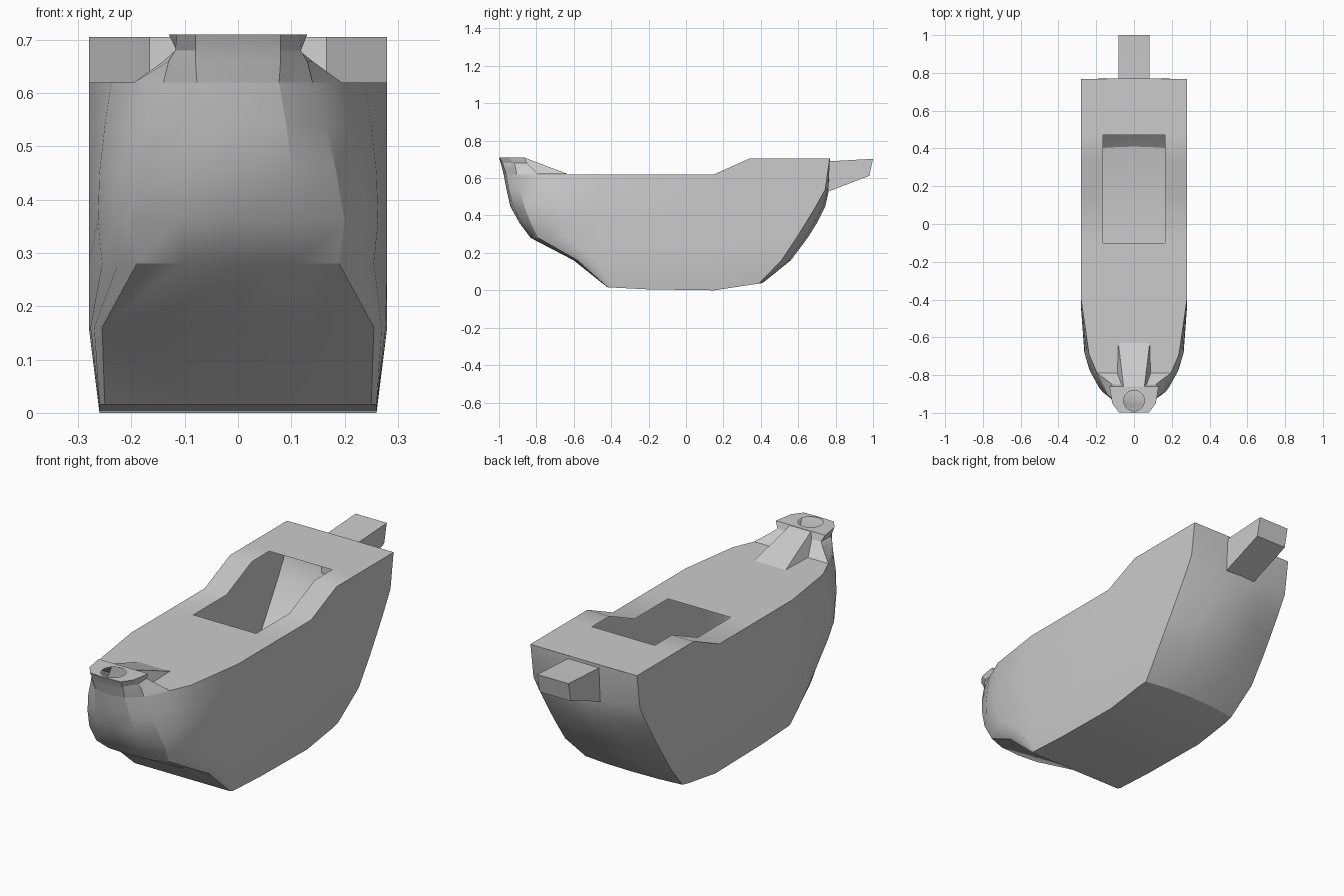
import bpy, bmesh, math
from mathutils import Vector

cube = bpy.data.objects.get("Cube")
if cube:
    bpy.data.objects.remove(cube)

grey = bpy.data.materials.new("light_grey")
grey.use_nodes = True
grey.diffuse_color = (0.6, 0.6, 0.6, 1)
grey.node_tree.nodes["Principled BSDF"].inputs["Base Color"].default_value = (0.6, 0.6, 0.6, 1)


def finish(name, bm, angle=28):
    bmesh.ops.remove_doubles(bm, verts=bm.verts, dist=0.0005)
    bmesh.ops.recalc_face_normals(bm, faces=bm.faces)
    mesh = bpy.data.meshes.new(name)
    bm.to_mesh(mesh)
    bm.free()
    mesh.materials.append(grey)
    obj = bpy.data.objects.new(name, mesh)
    bpy.context.collection.objects.link(obj)
    bpy.ops.object.select_all(action='DESELECT')
    obj.select_set(True)
    bpy.context.view_layer.objects.active = obj
    bpy.ops.object.shade_smooth_by_angle(angle=math.radians(angle))
    return obj


def mirrored(half):
    """Closed outline from a half outline that starts and ends on x = 0."""
    return half + [Vector((-p.x, p.y, p.z)) for p in reversed(half[1:-1])]


def face(bm, points):
    return bm.faces.new([bm.verts.new(p) for p in points])


def loft(bm, outlines):
    rings = [[bm.verts.new(p) for p in o] for o in outlines]
    for a, b in zip(rings, rings[1:]):
        for i in range(len(a)):
            j = (i + 1) % len(a)
            bm.faces.new((a[i], a[j], b[j], b[i]))
    return rings


# Hull levels: height, bow centre y, crease, cheek, shoulder, side start, stern corner, stern y
LEVELS = [
    (0.00, -0.42, (0.250, -0.42), (0.26, -0.41), (0.260, -0.40), -0.20, (0.255, 0.39), 0.41),
    (0.16, -0.60, (0.255, -0.58), (0.27, -0.54), (0.277, -0.48), -0.40, (0.278, 0.51), 0.56),
    (0.28, -0.83, (0.190, -0.79), (0.225, -0.74), (0.255, -0.64), -0.43, (0.280, 0.59), 0.65),
    (0.36, -0.89, (0.200, -0.83), (0.235, -0.775), (0.263, -0.68), -0.45, (0.280, 0.64), 0.70),
    (0.45, -0.94, (0.185, -0.865), (0.230, -0.785), (0.260, -0.69), -0.45, (0.280, 0.695), 0.745),
    (0.54, -0.96, (0.165, -0.89), (0.215, -0.79), (0.250, -0.69), -0.43, (0.280, 0.745), 0.765),
    (0.62, -0.975, (0.140, -0.905), (0.195, -0.79), (0.238, -0.69), -0.40, (0.280, 0.768), 0.77),
]
DECK, RAISED = 0.62, 0.705


def deck_z(y):
    return DECK + (RAISED - DECK) * min(max((y - 0.15) / 0.19, 0), 1)


def level_outline(z, bow, crease, cheek, shoulder, side, corner, stern):
    w = 0.28 if z > 0.1 else 0.26
    pts = [(0, bow), (crease[0] * 0.55, bow + (crease[1] - bow) * 0.2), crease, cheek,
           shoulder, (w, side), (w, 0.15), (w, 0.34), corner,
           (0.14, corner[1] + (stern - corner[1]) * 0.75), (0, stern)]
    out = []
    for x, y in pts:
        h = z
        if z == 0:
            h = max(0, -y - 0.1) * 0.05 + max(0, y - 0.15) * 0.15
        elif z == DECK:
            h = deck_z(y)
        out.append(Vector((x, y, h)))
    return mirrored(out)


# Hollow hull with an open-topped hatch in the stepped deck
bm = bmesh.new()
outlines = [level_outline(*level) for level in LEVELS]
rings = loft(bm, outlines)
n = len(rings[0])
bottom = rings[0]
for i in range(n // 2):
    quad = [bottom[i], bottom[i + 1], bottom[(n - i - 1) % n], bottom[(n - i) % n]]
    bm.faces.new(list(dict.fromkeys(quad)))

HATCH, W, FRONT = 0.165, 0.28, -0.10
rim = [p.copy() for p in outlines[-1][3:6]] + [Vector((W, FRONT, DECK)), Vector((HATCH, FRONT, DECK))]
face(bm, rim + [Vector((-p.x, p.y, p.z)) for p in reversed(rim)])
stops = [FRONT, 0.15, 0.34, 0.47]
for y0, y1 in zip(stops, stops[1:]):
    for s in (-1, 1):
        face(bm, [Vector((s * x, y, deck_z(y))) for x, y in
                  ((HATCH, y0), (W, y0), (W, y1), (HATCH, y1))])
face(bm, [Vector((x, y, RAISED)) for x, y in
          ((-W, 0.47), (-HATCH, 0.47), (HATCH, 0.47), (W, 0.47), (W, 0.768), (0, 0.77), (-W, 0.768))])
finish("hull", bm)

# Bow head: flared neck, flat top plate with a round opening
HEAD = [
    (0.62, (0, -0.975), (0.077, -0.961), (0.140, -0.905), (0.195, -0.79), (0, -0.79)),
    (0.66, (0, -0.985), (0.080, -0.974), (0.130, -0.912), (0.140, -0.83), (0, -0.83)),
    (0.68, (0, -0.990), (0.080, -0.980), (0.118, -0.920), (0.115, -0.85), (0, -0.85)),
    (0.71, (0, -1.000), (0.080, -0.997), (0.115, -0.950), (0.130, -0.86), (0, -0.86)),
]
bm = bmesh.new()
rings = loft(bm, [mirrored([Vector((x, y, z)) for x, y in pts]) for z, *pts in HEAD])
top = rings[-1]
edges = [bm.edges.get((top[i], top[(i + 1) % len(top)])) for i in range(len(top))]
hole = bmesh.ops.create_circle(bm, segments=20, radius=0.055)["verts"]
for v in hole:
    v.co += Vector((0, -0.935, 0.71))
edges += list({e for v in hole for e in v.link_edges})
bmesh.ops.triangle_fill(bm, use_beauty=True, use_dissolve=False, edges=edges, normal=(0, 0, 1))
finish("bow_head", bm, 24)

# Wedge ramp running from the head down to the deck
bm = bmesh.new()
left, right = [[Vector((s * x, y, z)) for x, y, z in
                ((0.083, -0.63, 0.621), (0.09, -0.86, 0.621), (0.055, -0.86, 0.708))] for s in (1, -1)]
face(bm, left)
face(bm, right)
for i in range(3):
    j = (i + 1) % 3
    face(bm, [left[i], left[j], right[j], right[i]])
finish("bow_ramp", bm, 15)

# Tapered tail block behind the stern
bm = bmesh.new()
profile = ((0.74, 0.52), (0.98, 0.612), (1.0, 0.703), (0.77, 0.69), (0.74, 0.69))
sides = [[Vector((s * 0.082, y, z)) for y, z in profile] for s in (1, -1)]
loft(bm, sides)
for side in sides:
    face(bm, side)
finish("stern_tail", bm, 15)
